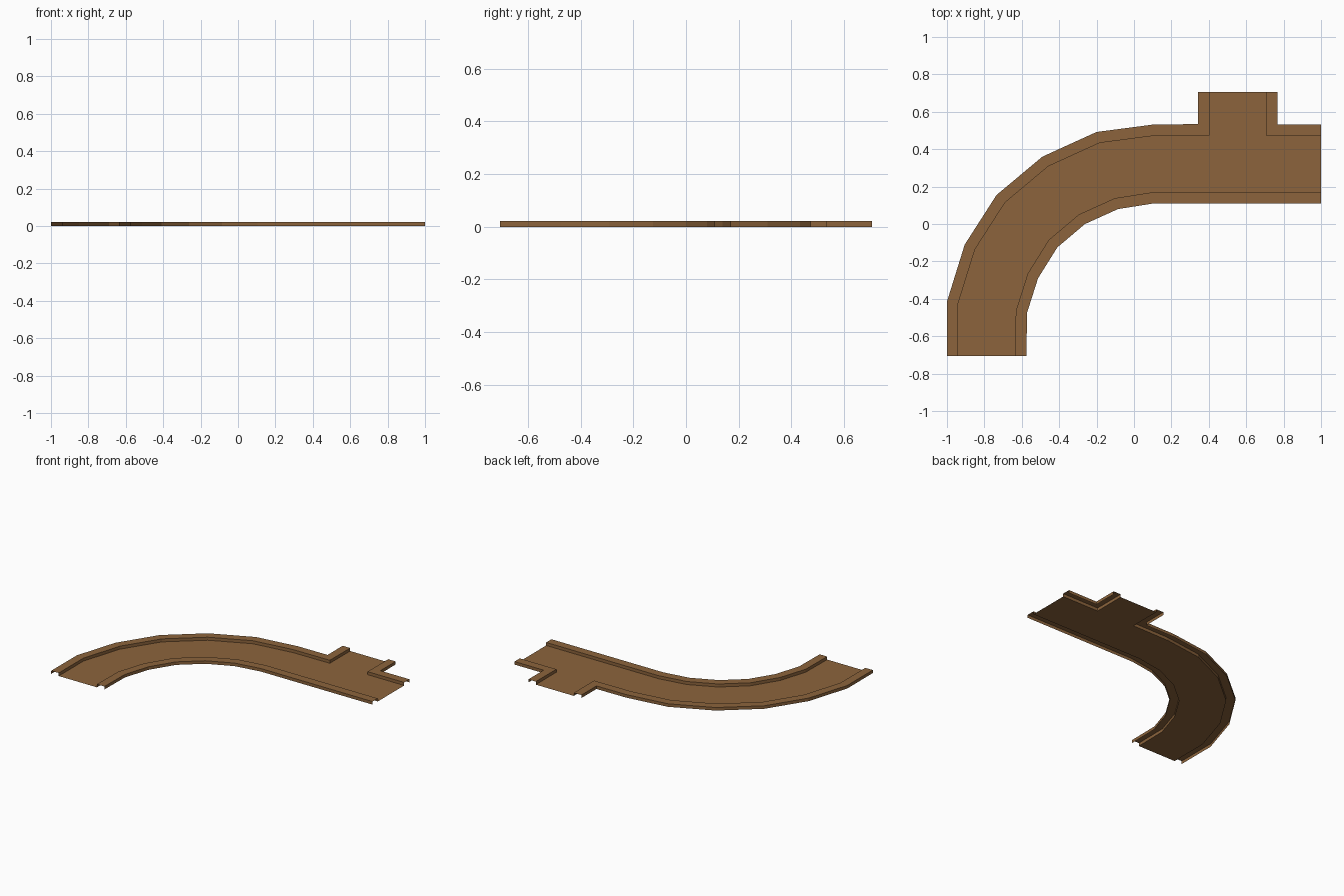
import bpy, bmesh
from mathutils import Vector

if "Cube" in bpy.data.objects:
    bpy.data.objects.remove(bpy.data.objects["Cube"])

HEIGHT = 0.022   # curb height
WIDTH = 0.06     # curb width

brown = bpy.data.materials.new("brown")
brown.diffuse_color = (0.262, 0.127, 0.045, 1)
brown.use_nodes = True
brown.node_tree.nodes["Principled BSDF"].inputs["Base Color"].default_value = brown.diffuse_color

# Outer edge of each curb, going clockwise so the road is always on the right
PATHS = {
    "outer_curb": [(-1, -.707), (-1, -.415), (-.905, -.11), (-.735, .155), (-.49, .36),
                   (-.2, .492), (.105, .532), (.343, .534), (.343, .707)],
    "branch_curb": [(.767, .707), (.767, .532), (1, .532)],
    "inner_curb": [(1, .11), (.105, .11), (-.085, .08), (-.262, 0), (-.41, -.125),
                   (-.513, -.29), (-.572, -.475), (-.575, -.707)],
}


def offset_right(points, dist):
    """Mitred offset of an open path to its right side."""
    pts = [Vector(p) for p in points]
    normals = []
    for a, b in zip(pts, pts[1:]):
        d = (b - a).normalized()
        normals.append(Vector((d.y, -d.x)))
    out = []
    for i, p in enumerate(pts):
        n0 = normals[max(i - 1, 0)]
        n1 = normals[min(i, len(normals) - 1)]
        out.append(p + (n0 + n1) * dist / (1 + n0.dot(n1)))
    # keep the open ends flush with the straight cuts
    for i in (0, -1):
        if abs(abs(pts[i].y) - .707) < 1e-4:
            out[i].y = pts[i].y
    return out


def finish(name, bm):
    mesh = bpy.data.meshes.new(name)
    bm.to_mesh(mesh)
    bm.free()
    mesh.materials.append(brown)
    bpy.context.collection.objects.link(bpy.data.objects.new(name, mesh))


# Raised hollow curbs: outer wall, top, inner wall
floor_outline = []
for name, path in PATHS.items():
    inner = offset_right(path, WIDTH)
    floor_outline += inner
    bm = bmesh.new()
    rows = []
    for (ox, oy), q in zip(path, inner):
        profile = [(ox, oy, 0), (ox, oy, HEIGHT), (q.x, q.y, HEIGHT), (q.x, q.y, 0)]
        rows.append([bm.verts.new(c) for c in profile])
    for a, b in zip(rows, rows[1:]):
        for k in range(3):
            bm.faces.new((a[k], a[k + 1], b[k + 1], b[k]))
    finish(name, bm)

# Thin flat road bed between the curbs
bm = bmesh.new()
face = bm.faces.new([bm.verts.new((p.x, p.y, 0)) for p in reversed(floor_outline)])
bmesh.ops.triangulate(bm, faces=[face])
finish("road_bed", bm)
